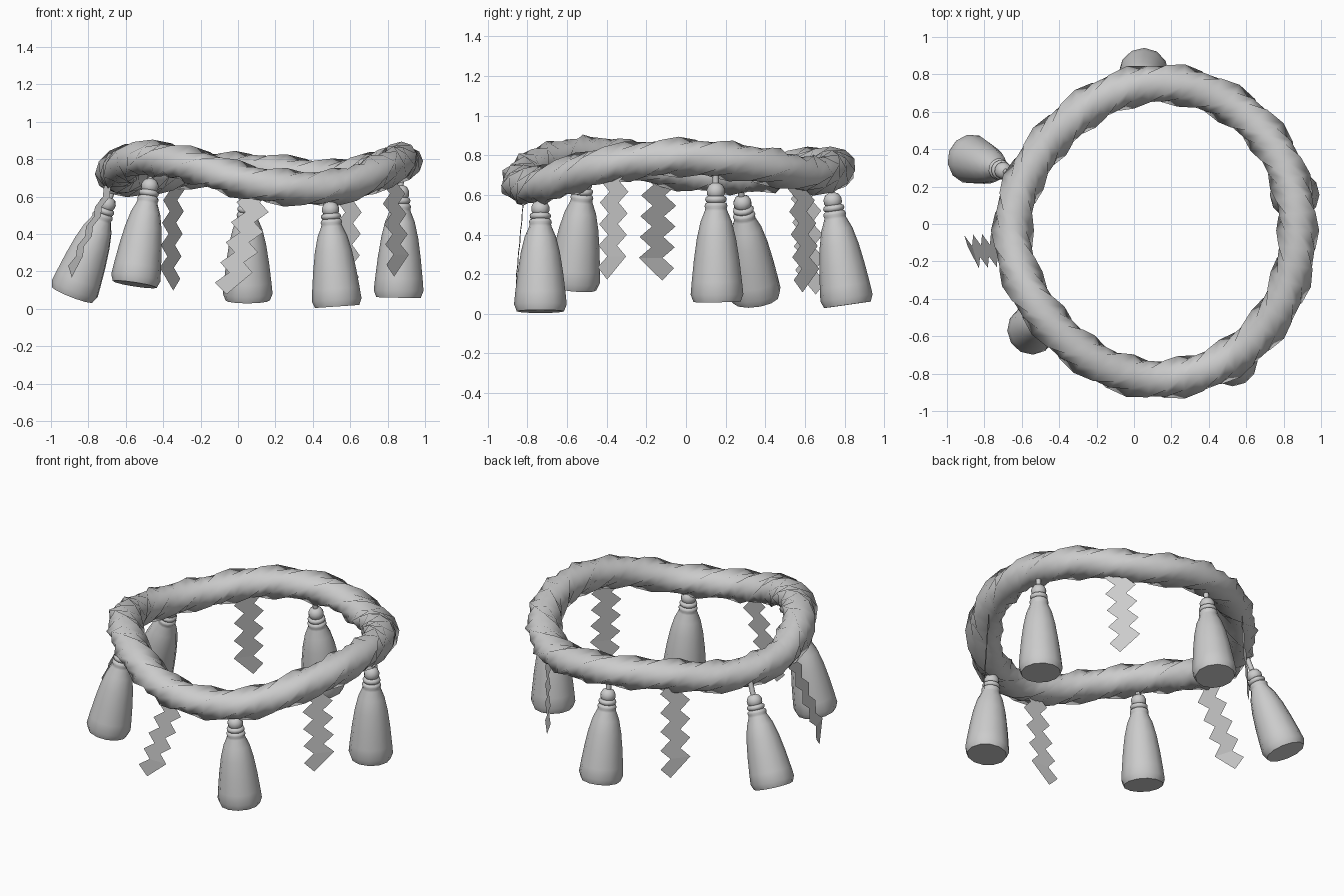
import bpy, bmesh
from math import sin, cos, pi, tau, radians, floor
from mathutils import Vector

cube = bpy.data.objects.get("Cube")
if cube:
    bpy.data.objects.remove(cube)

grey = bpy.data.materials.new("light_grey")
grey.use_nodes = True
tone = (0.6, 0.6, 0.6, 1)
grey.diffuse_color = tone
grey.node_tree.nodes["Principled BSDF"].inputs["Base Color"].default_value = tone


def finish(name, bm, smooth=None):
    bmesh.ops.recalc_face_normals(bm, faces=bm.faces)
    mesh = bpy.data.meshes.new(name)
    bm.to_mesh(mesh)
    bm.free()
    mesh.materials.append(grey)
    obj = bpy.data.objects.new(name, mesh)
    bpy.context.collection.objects.link(obj)
    if smooth:
        bpy.ops.object.select_all(action='DESELECT')
        obj.select_set(True)
        bpy.context.view_layer.objects.active = obj
        bpy.ops.object.shade_smooth_by_angle(angle=radians(smooth))


def bridge(bm, a, b):
    for i in range(len(a)):
        j = (i + 1) % len(a)
        bm.faces.new((a[i], a[j], b[j], b[i]))


def cyclic(values, t):
    """Smooth interpolation through evenly spaced values, t from 0 to 1."""
    n = len(values)
    i = floor(t * n)
    f = t * n - i
    p, q, r, s = (values[(i + k) % n] for k in (-1, 0, 1, 2))
    return q + f * (r - p + f * (2*p - 5*q + 4*r - s + f * (3*(q - r) + s - p))) / 2


# Wavy ring centre line, sampled evenly anticlockwise from +x
CENTRE = Vector((0.115, -0.035, 0))
HEIGHTS = [.79, .755, .70, .735, .74, .70, .72, .80, .77, .665, .65, .745]
RADII = [.76, .78, .785, .74, .765, .75, .795, .785]


def ring_point(t):
    r = cyclic(RADII, t)
    return CENTRE + Vector((r * cos(t * tau), r * sin(t * tau), cyclic(HEIGHTS, t)))


# Twisted rope: a soft square section turning along the ring
def build_rope(steps=54, sides=8, quarter_turns=18):
    bm = bmesh.new()
    loops = []
    for k in range(steps):
        t = k / steps
        out = Vector((cos(t * tau), sin(t * tau), 0))
        along = (ring_point(t + .01) - ring_point(t - .01)).normalized()
        up = out.cross(along).normalized()
        twist = t * quarter_turns * pi / 2
        loop = []
        for i in range(sides):
            a = i * tau / sides + twist
            r = 0.115 if i % 2 == 0 else 0.098
            offset = r * cos(a) * out + 0.9 * r * sin(a) * up
            loop.append(bm.verts.new(ring_point(t) + offset))
        loops.append(loop)
    for k in range(steps - 1):
        bridge(bm, loops[k], loops[k + 1])
    # the last loop meets the first after a whole number of quarter turns
    shift = (quarter_turns * sides // 4) % sides
    bridge(bm, loops[-1], loops[0][shift:] + loops[0][:shift])
    finish("twisted_rope_ring", bm, 90)


# Tassel: cord, round head, two binding bands and a flared skirt
TASSEL = [(.016, -.09), (.016, .0), (.034, .008), (.046, .03), (.045, .052),
          (.040, .06), (.051, .066), (.054, .076), (.051, .086), (.045, .09),
          (.054, .096), (.058, .107), (.054, .118), (.057, .13), (.079, .18),
          (.099, .26), (.115, .36), (.127, .46), (.133, .52), (.119, .555)]


def build_tassel(name, top, bottom, sides=12):
    top, bottom = Vector(top), Vector(bottom)
    axis = (bottom - top).normalized()
    scale = (bottom - top).length / TASSEL[-1][1]
    turn = axis.to_track_quat('Z', 'Y')
    bm = bmesh.new()
    loops = []
    for r, d in TASSEL:
        loops.append([bm.verts.new(top + turn @ Vector(
            (r * cos(i * tau / sides), r * sin(i * tau / sides), d * scale)))
            for i in range(sides)])
    for a, b in zip(loops, loops[1:]):
        bridge(bm, a, b)
    bm.faces.new(loops[0])
    bm.faces.new(loops[-1])
    finish(name, bm, 50)


# Flat zigzag ribbon facing a compass angle, with a square-cut lower end
def build_ribbon(name, facing, top, bottom, width=0.125, swing=0.031, teeth=8):
    top, bottom = Vector(top), Vector(bottom)
    side = Vector((-sin(radians(facing)), cos(radians(facing)), 0))
    half = side * width / 2
    bm = bmesh.new()
    rows = []
    for k in range(-1, teeth + 1):
        mid = top.lerp(bottom, k / teeth) + side * (swing if k % 2 else -swing)
        rows.append((bm.verts.new(mid - half), bm.verts.new(mid + half)))
    rows[-1][1].co -= half + Vector((0, 0, width / 2))
    for (a, b), (c, d) in zip(rows, rows[1:]):
        bm.faces.new((a, b, d, c))
    finish(name, bm)


build_rope()

tassels = {
    "front_left": ((.492, -.735, .57), (.53, -.735, .012)),
    "front_right": ((-.465, -.515, .695), (-.552, -.57, .13)),
    "right": ((-.685, .28, .595), (-.885, .352, .075)),
    "back": ((.05, .735, .61), (.052, .815, .045)),
    "left": ((.87, .15, .66), (.858, .157, .06)),
}
for place, ends in tassels.items():
    build_tassel(place + "_tassel", *ends)

ribbons = {
    "right": (197, (-.69, -.135, .65), (-.88, -.15, .23)),
    "back_right": (143, (-.34, .60, .64), (-.365, .63, .16)),
    "front": (-92, (.085, -.82, .57), (-.03, -.86, .14)),
    "back_left": (45, (.60, .58, .63), (.58, .61, .17)),
    "left": (-41, (.83, -.36, .67), (.855, -.375, .235)),
}
for place, (facing, top, bottom) in ribbons.items():
    build_ribbon(place + "_zigzag_ribbon", facing, top, bottom)
